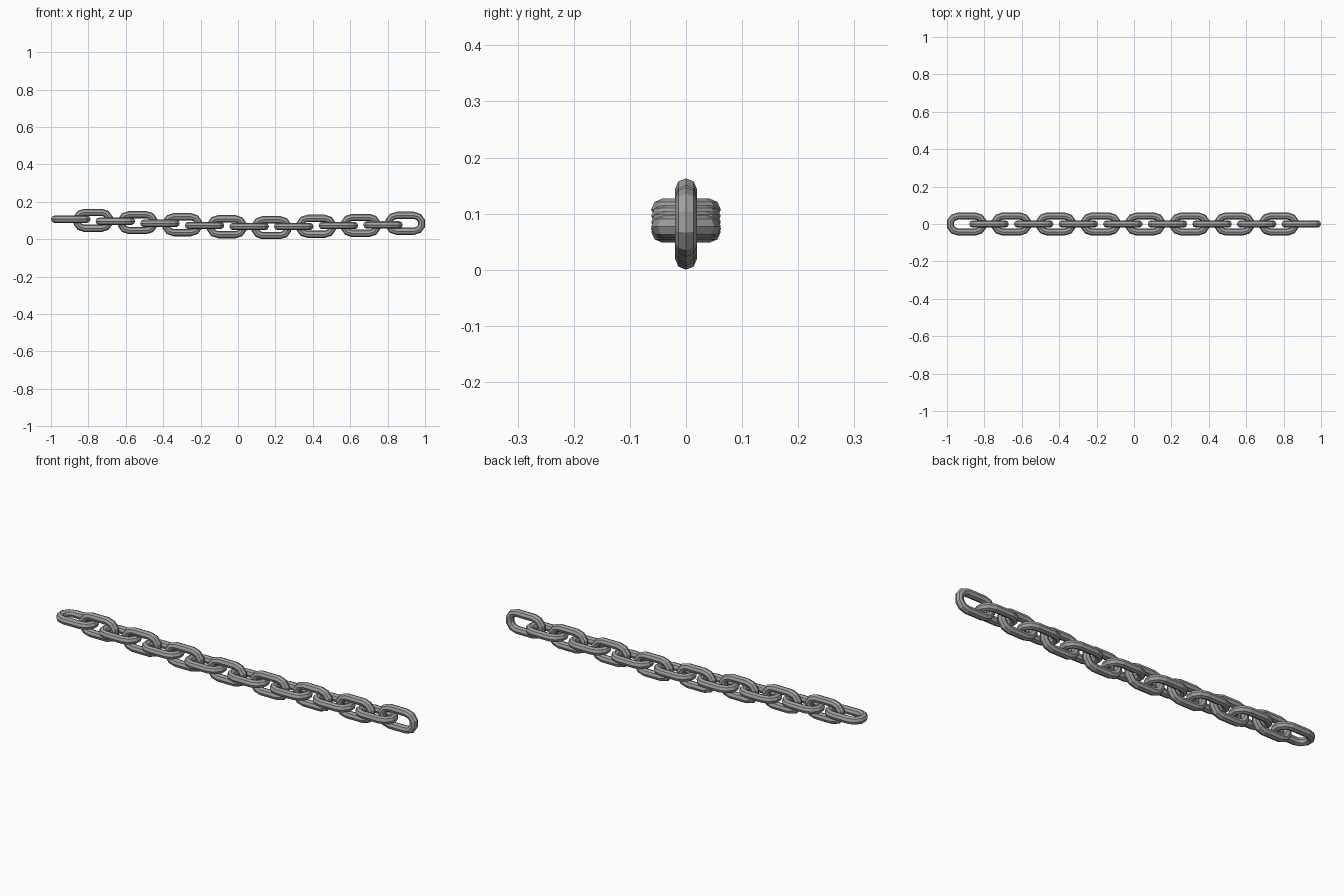
import bpy, bmesh
from math import sin, cos, pi

if "Cube" in bpy.data.objects:
    bpy.data.objects.remove(bpy.data.objects["Cube"])

R = 0.0425       # radius of the rounded link ends, at the bar centre
r = 0.0195       # bar radius
HALF = 0.0467    # half length of the straight bars
ARC, SIDES = 5, 8
REACH = HALF + (R + r) * cos(pi / ARC / 2)   # half length of a link
PITCH = (2 - 2 * REACH) / 15


# One link: octagonal bar swept around a stadium path
def link_mesh(name, upright):
    bm = bmesh.new()
    path = []
    for side in (1, -1):
        for i in range(ARC + 1):
            a = -pi / 2 + pi * i / ARC + (0 if side == 1 else pi)
            path.append((side * HALF, a))
    rings = []
    for off, a in path:
        ring = []
        for k in range(SIDES):
            b = 2 * pi * k / SIDES
            d = R + r * cos(b)
            u, v, w = off + d * cos(a), d * sin(a), r * sin(b)
            ring.append(bm.verts.new((u, -w, v) if upright else (u, v, w)))
        rings.append(ring)
    for i in range(len(rings)):
        p, q = rings[i], rings[(i + 1) % len(rings)]
        for k in range(SIDES):
            j = (k + 1) % SIDES
            bm.faces.new((p[k], q[k], q[j], p[j]))
    bmesh.ops.recalc_face_normals(bm, faces=bm.faces)
    me = bpy.data.meshes.new(name)
    bm.to_mesh(me)
    bm.free()
    return me


# Sagging height of each link centre along the chain
heights = [0.108, 0.102, 0.097, 0.090, 0.086, 0.079, 0.075, 0.068,
           0.069, 0.063, 0.069, 0.070, 0.074, 0.075, 0.078, 0.086]

steel = bpy.data.materials.new("grey_steel")
steel.diffuse_color = (0.36, 0.36, 0.36, 1)
steel.use_nodes = True
steel.node_tree.nodes["Principled BSDF"].inputs["Base Color"].default_value = steel.diffuse_color
meshes = [link_mesh("flat_link", False), link_mesh("upright_link", True)]
for me in meshes:
    me.materials.append(steel)

# Links alternate flat and upright
for i, z in enumerate(heights):
    ob = bpy.data.objects.new(f"chain_link_{i + 1}", meshes[i % 2])
    ob.location = (-1 + REACH + i * PITCH, 0, z - 0.001)
    bpy.context.collection.objects.link(ob)
